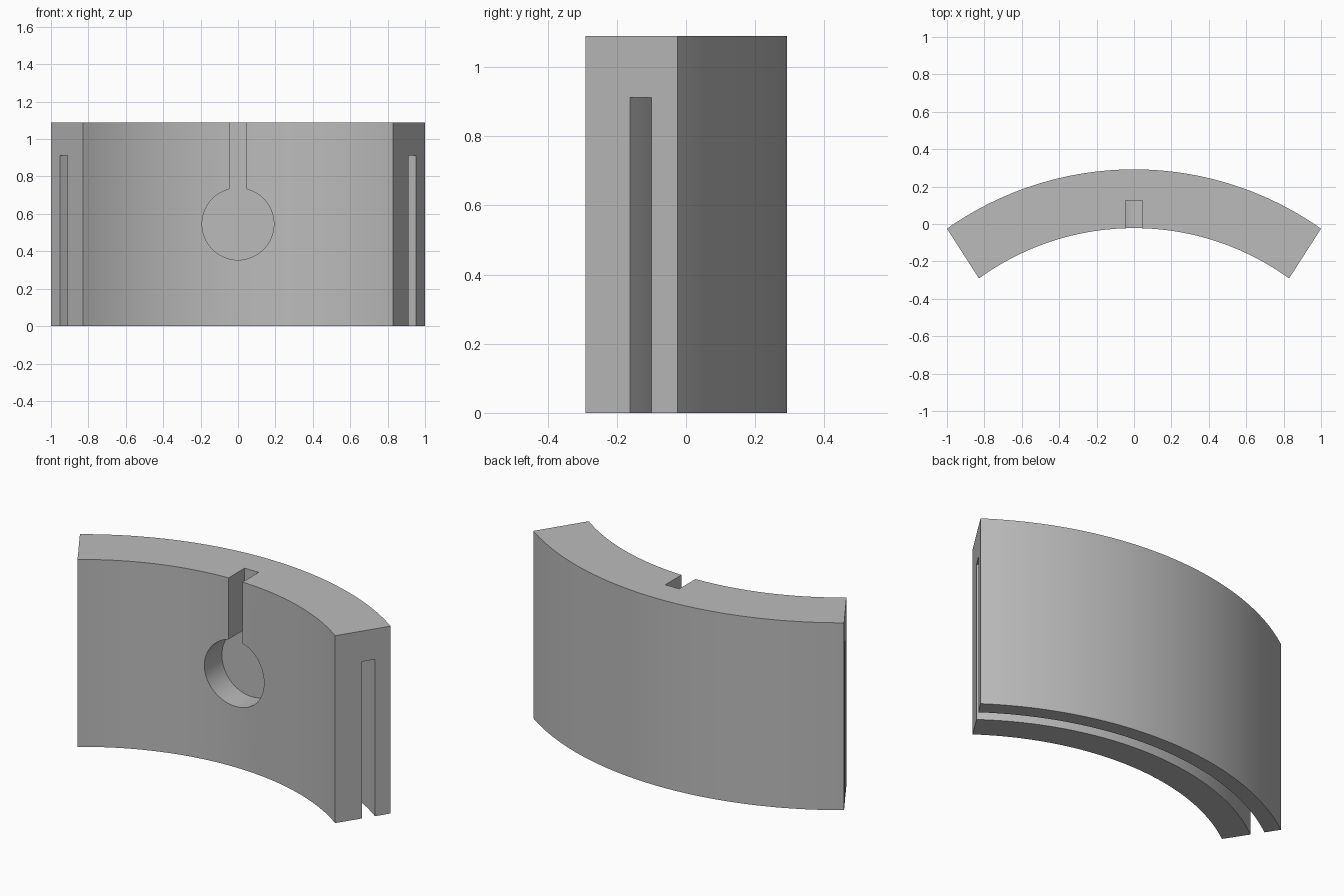
import bpy, bmesh, math
from mathutils import Vector

if "Cube" in bpy.data.objects:
    bpy.data.objects.remove(bpy.data.objects["Cube"])

HEIGHT = 1.09
SEGMENTS = 48

grey = bpy.data.materials.new("plain grey")
grey.use_nodes = True
grey.diffuse_color = (0.5, 0.5, 0.5, 1)
grey.node_tree.nodes["Principled BSDF"].inputs["Base Color"].default_value = grey.diffuse_color


def arc(half, apex, end, extra=0.0):
    """Points along a shallow arc from left to right, optionally running past its ends."""
    rise = apex - end
    radius = (half ** 2 + rise ** 2) / (2 * rise)
    limit = math.asin(half / radius) + extra
    angles = [limit * (2 * i / SEGMENTS - 1) for i in range(SEGMENTS + 1)]
    return [(radius * math.sin(a), apex - radius + radius * math.cos(a)) for a in angles]


def prism(name, points, direction):
    """Extrude a closed outline of 3D points."""
    bm = bmesh.new()
    face = bm.faces.new([bm.verts.new(p) for p in points])
    result = bmesh.ops.extrude_face_region(bm, geom=[face])
    moved = [g for g in result["geom"] if isinstance(g, bmesh.types.BMVert)]
    bmesh.ops.translate(bm, verts=moved, vec=Vector(direction))
    bmesh.ops.recalc_face_normals(bm, faces=bm.faces)
    mesh = bpy.data.meshes.new(name)
    bm.to_mesh(mesh)
    bm.free()
    mesh.materials.append(grey)
    obj = bpy.data.objects.new(name, mesh)
    bpy.context.collection.objects.link(obj)
    return obj


def curved_wall(name, outer, inner, bottom, top):
    outline = outer + inner[::-1]
    return prism(name, [(x, y, bottom) for x, y in outline], (0, 0, top - bottom))


# Curved block
block = curved_wall("curved_block", arc(1, 0.292, -0.025), arc(0.829, -0.022, -0.291), 0, HEIGHT)

# Curved groove, open at the bottom and both ends
groove = curved_wall("groove_cutter", arc(0.952, 0.208, -0.1, 0.04),
                     arc(0.912, 0.14, -0.162, 0.04), -0.1, 0.912)

# Keyhole recess: round pocket with a straight channel to the top
radius, centre, half_width = 0.192, 0.546, 0.045
start = math.asin(half_width / radius)
sweep = 2 * math.pi - 2 * start
keyhole_outline = [(half_width, HEIGHT + 0.1)]
for i in range(65):
    a = start + sweep * i / 64
    keyhole_outline.append((radius * math.sin(a), centre + radius * math.cos(a)))
keyhole_outline.append((-half_width, HEIGHT + 0.1))
keyhole = prism("keyhole_cutter", [(x, -0.4, z) for x, z in keyhole_outline], (0, 0.526, 0))

# Cut the recesses and drop the cutters
bpy.ops.object.select_all(action="DESELECT")
bpy.context.view_layer.objects.active = block
block.select_set(True)
for cutter in (groove, keyhole):
    cutter.hide_render = True
    cut = block.modifiers.new(cutter.name, "BOOLEAN")
    cut.operation = "DIFFERENCE"
    cut.solver = "EXACT"
    cut.object = cutter
    bpy.ops.object.modifier_apply(modifier=cut.name)
    bpy.data.objects.remove(cutter)

bpy.ops.object.shade_smooth_by_angle(angle=math.radians(30))
